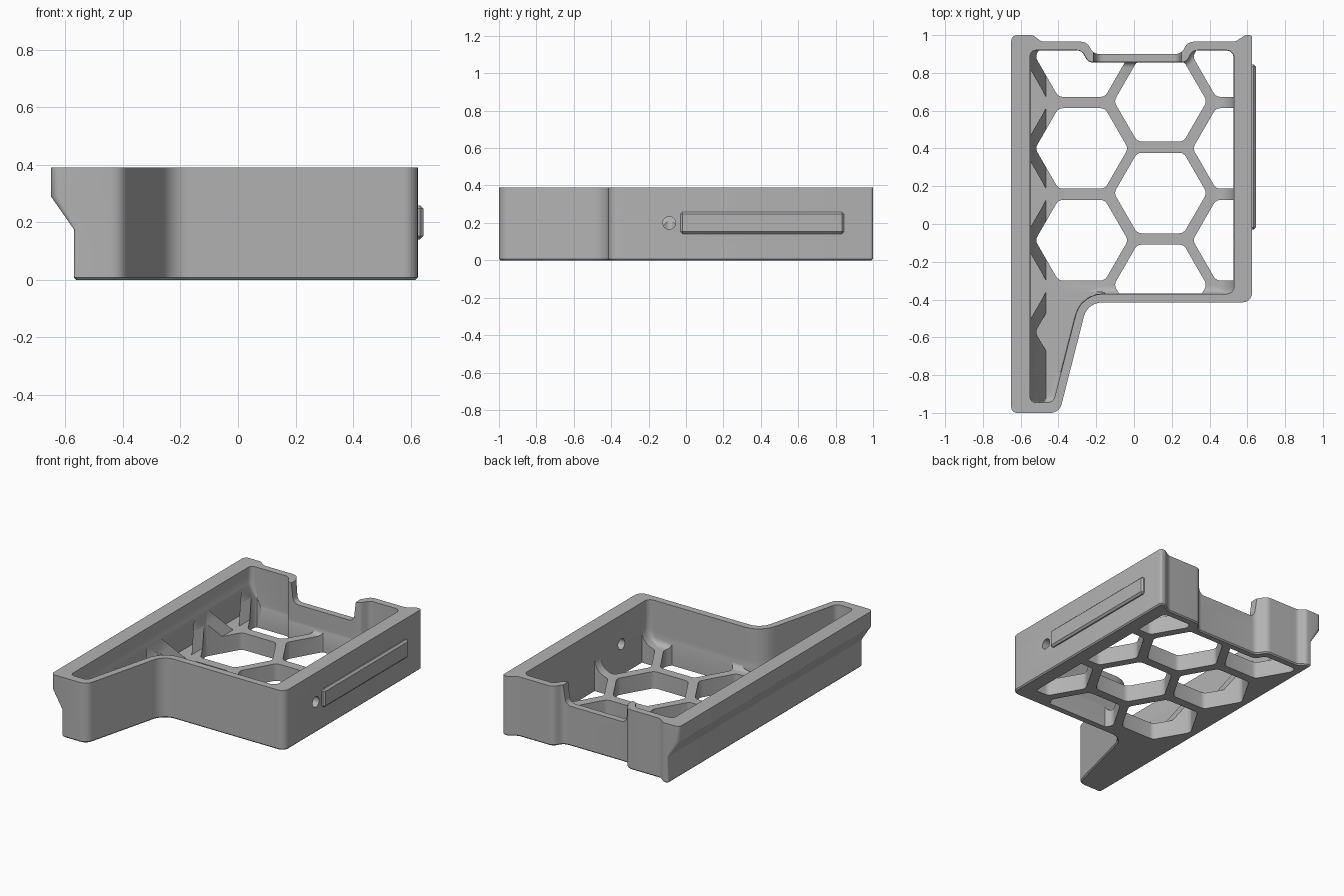
import bpy, bmesh, math
from mathutils import Vector, Matrix

if "Cube" in bpy.data.objects:
    bpy.data.objects.remove(bpy.data.objects["Cube"])

TOP, FLOOR = 0.39, 0.11

grey = bpy.data.materials.new("plain_grey")
grey.diffuse_color = (0.45, 0.45, 0.45, 1)
grey.use_nodes = True
grey.node_tree.nodes["Principled BSDF"].inputs["Base Color"].default_value = grey.diffuse_color


def outline(corners, inset, rmin=0.005, seg=6):
    """Counter-clockwise (x, y, radius) corners -> rounded loop, each edge moved inward by its inset."""
    n, loop = len(corners), []
    if not isinstance(inset, (list, tuple)):
        inset = [inset] * n
    pos = [Vector(c[:2]) for c in corners]
    for i in range(n):
        a = (pos[i] - pos[i - 1]).normalized()
        b = (pos[(i + 1) % n] - pos[i]).normalized()
        na, nb = Vector((-a.y, a.x)), Vector((-b.y, b.x))
        da, db = inset[i - 1], inset[i]
        det = na.x * nb.y - na.y * nb.x
        q = pos[i] + Vector((da * nb.y - db * na.y, na.x * db - nb.x * da)) / det
        ang = math.atan2(a.x * b.y - a.y * b.x, a.dot(b))
        s = 1 if ang > 0 else -1
        r = max(corners[i][2] - s * (da + db) / 2, rmin)
        centre = q - a * r * math.tan(abs(ang) / 2) + na * s * r
        for k in range(seg + 1):
            loop.append(centre - Matrix.Rotation(ang * k / seg, 2) @ na * s * r)
    return loop


def loft(name, stacks, along_y=False):
    """Each stack is a list of (height, loop); all stacks go into one object."""
    bm = bmesh.new()
    for layers in stacks:
        rings = [[bm.verts.new((p.x, h, p.y) if along_y else (p.x, p.y, h)) for p in loop]
                 for h, loop in layers]
        n = len(rings[0])
        for lo, hi in zip(rings, rings[1:]):
            for i in range(n):
                bm.faces.new((lo[i], lo[(i + 1) % n], hi[(i + 1) % n], hi[i]))
        bm.faces.new(rings[0][::-1])
        bm.faces.new(rings[-1])
    bmesh.ops.recalc_face_normals(bm, faces=bm.faces)
    me = bpy.data.meshes.new(name)
    bm.to_mesh(me)
    bm.free()
    me.materials.append(grey)
    ob = bpy.data.objects.new(name, me)
    bpy.context.collection.objects.link(ob)
    return ob


def boolean(target, cutter, op):
    mod = target.modifiers.new("cut", 'BOOLEAN')
    mod.operation, mod.object, mod.solver = op, cutter, 'EXACT'
    bpy.context.view_layer.objects.active = target
    bpy.ops.object.modifier_apply(modifier=mod.name)
    bpy.data.objects.remove(cutter)


# Outer shell: the left side (last edge) steps in below the overhang
outer = [(-.65, -1, .03), (-.395, -1, .06), (-.246, -.415, .1), (.625, -.415, .05),
         (.625, 1, .015), (.59, 1, .02), (.535, .965, .06), (.285, .965, .05),
         (.25, .90, .05), (-.215, .90, .05), (-.25, .965, .05), (-.49, .965, .05),
         (-.535, 1, .03), (-.65, 1, .03)]


def shell_layer(z, left, rest=0):
    return z, outline(outer, [rest] * 13 + [left], rmin=.01)


body = loft("tray_body", [[shell_layer(0, .088, .008), shell_layer(.008, .08),
                           shell_layer(.175, .08), shell_layer(.29, 0), shell_layer(TOP, 0)]])

# Cavity: sloped on the left, filleted to the floor elsewhere
inner = [(-.55, -.945, .03), (-.427, -.945, .04), (-.28, -.37, .15), (.53, -.37, .04),
         (.53, .92, .04), (.311, .92, .04), (.276, .857, .04), (-.241, .857, .04),
         (-.276, .92, .04), (-.55, .92, .03)]
fillets = [.03, .02, .04, .1, .03, .03, .03, .03, .03]


def cavity_layer(z):
    h = z - FLOOR
    ins = [r - math.sqrt(r * r - (r - h) ** 2) if h < r else 0 for r in fillets]
    return z, outline(inner, ins + [max(0, .085 * (1 - h / .17))])


heights = [FLOOR, .112, .117, .125, .135, .15, .18, .21, .28, .5]
boolean(body, loft("cavity", [[cavity_layer(z) for z in heights]]), 'DIFFERENCE')

# Honeycomb: open cells, and blind cells that only carve the sloped wall
PITCH = .486
open_cells = ([(-.277, .40 + PITCH * k) for k in (-1, 0, 1)]
              + [(.14, .65 - PITCH * k) for k in (0, 1, 2)]
              + [(.557, .40 + PITCH * k) for k in (-1, 0, 1)])
blind_cells = [(-.694, .643 - PITCH * k) for k in (0, 1, 2)] + [(-.277, -.572)]


def cells(name, centres, base):
    stacks = []
    for cx, cy in centres:
        hexagon = [(cx + .246 * math.cos(math.pi / 3 * k), cy + .246 * math.sin(math.pi / 3 * k), .04)
                   for k in range(6)]
        loop = outline(hexagon, 0, seg=4)
        stacks.append([(base, loop), (.45, loop)])
    cutter = loft(name, stacks)
    clip = outline(inner, .002)
    boolean(cutter, loft("clip", [[(-.3, clip), (.6, clip)]]), 'INTERSECT')
    return cutter


boolean(body, cells("open_cells", open_cells, -.1), 'DIFFERENCE')
boolean(body, cells("blind_cells", blind_cells, FLOOR - .001), 'DIFFERENCE')

# Lowered rim in the back recess
dip = outline([(-.20, .26, .04), (.235, .26, .04), (.275, .6, .01), (-.24, .6, .01)], 0)
boolean(body, loft("rim_dip", [[(.82, dip), (1.1, dip)]], along_y=True), 'DIFFERENCE')

# Round hole through the right wall
bpy.ops.mesh.primitive_cylinder_add(vertices=32, radius=.034, depth=.25,
                                    location=(.6, -.09, .2), rotation=(0, math.pi / 2, 0))
boolean(body, bpy.context.object, 'DIFFERENCE')

# Side rail
bpy.ops.mesh.primitive_cube_add(size=1, location=(.6225, .4075, .2))
rail = bpy.context.object
rail.name = "side_rail"
rail.scale = (.045, .875, .118)
bpy.ops.object.transform_apply(location=False, rotation=False, scale=True)
rail.data.materials.append(grey)
bevel = rail.modifiers.new("bevel", 'BEVEL')
bevel.width, bevel.segments = .012, 1

# Smooth curves, crisp edges
bpy.ops.object.select_all(action='DESELECT')
body.select_set(True)
bpy.context.view_layer.objects.active = body
bpy.ops.object.shade_smooth_by_angle(angle=math.radians(28))
